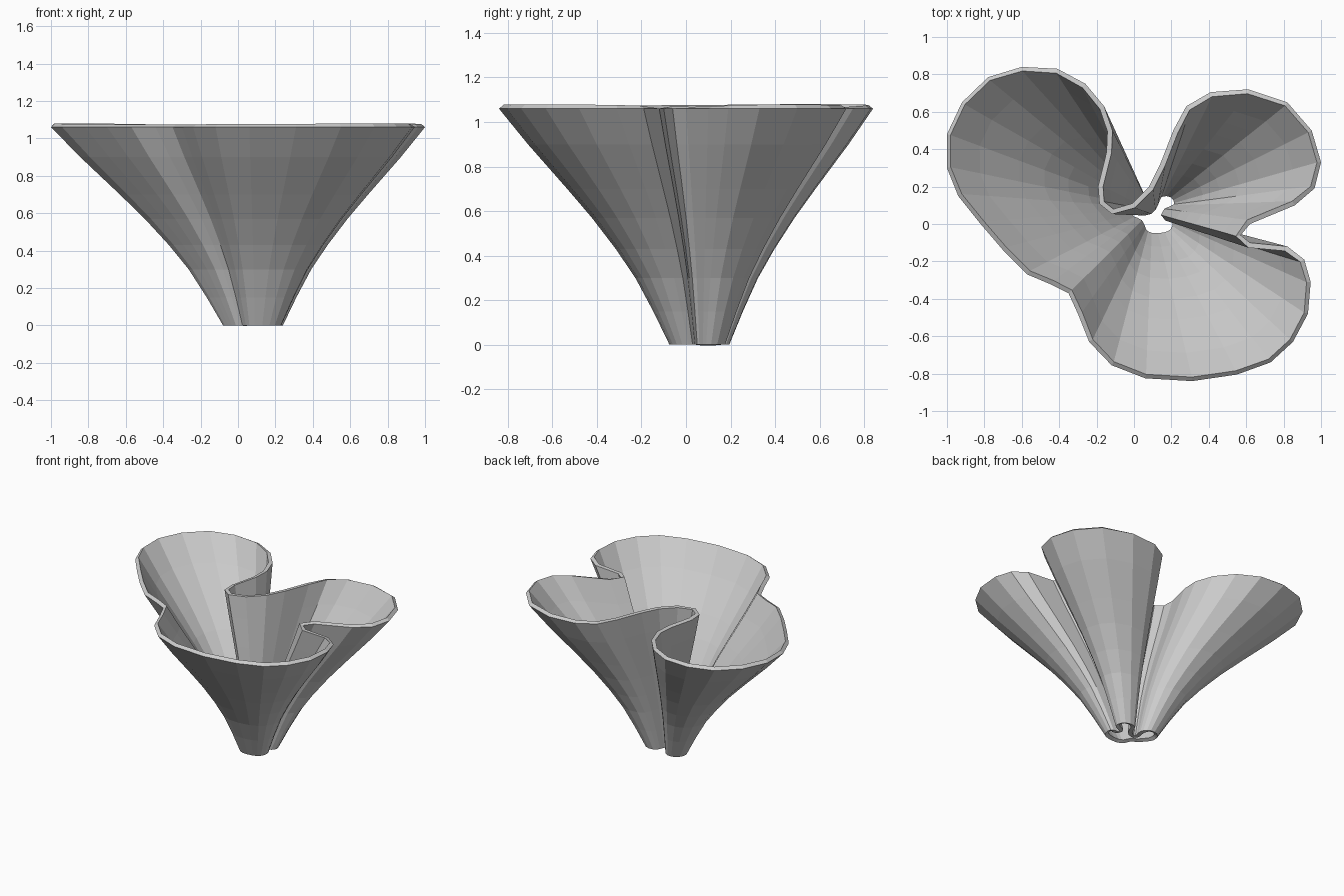
import bpy
import bmesh
from mathutils import Vector

default_cube = bpy.data.objects.get("Cube")
if default_cube:
    bpy.data.objects.remove(default_cube, do_unlink=True)


def make_material(name, color):
    material = bpy.data.materials.new(name)
    material.use_nodes = True
    material.diffuse_color = color
    material.node_tree.nodes["Principled BSDF"].inputs["Base Color"].default_value = color
    return material


# Outer rim outline, grouped by lobe, clockwise from above
back_right_lobe = [
    (-1, .3), (-1, .48), (-.92, .65), (-.78, .785), (-.6, .84), (-.41, .83),
    (-.26, .75), (-.16, .63), (-.115, .5), (-.12, .38), (-.165, .2),
    (-.16, .12), (-.11, .08), (-.01, .11), (.08, .2),
]
back_left_lobe = [
    (.14, .32), (.21, .5), (.28, .63), (.41, .705), (.61, .72), (.82, .65),
    (.95, .5), (1, .33), (.965, .19), (.86, .1), (.62, 0), (.57, -.06),
]
front_lobe = [
    (.62, -.1), (.82, -.12), (.91, -.19), (.945, -.31), (.93, -.48),
    (.85, -.63), (.73, -.74), (.55, -.805), (.31, -.84), (.06, -.825),
    (-.12, -.755), (-.24, -.63), (-.3, -.48), (-.35, -.37),
]
right_flank = [(-.44, -.325), (-.57, -.27), (-.7, -.14), (-.82, 0), (-.94, .15)]
outline = back_right_lobe + back_left_lobe + front_lobe + right_flank

# Flare profile: height and how far the outline has opened
flare = [(0, 0), (.15, .095), (.3, .2), (.43, .315), (.57, .455),
         (.7, .6), (.8, .715), (.9, .83), (1.06, 1)]
foot_scale = .16
foot_centre = Vector((.08, .06))


def ring_point(point, opening, height):
    rim = Vector(point)
    foot = foot_centre + rim * foot_scale
    flat = foot.lerp(rim, opening)
    return flat.x, flat.y, height


# Loft the outline from the foot to the rim
bm = bmesh.new()
rings = [[bm.verts.new(ring_point(p, opening, height)) for p in outline]
         for height, opening in flare]
for lower, upper in zip(rings, rings[1:]):
    for i in range(len(outline)):
        j = (i + 1) % len(outline)
        bm.faces.new((lower[j], lower[i], upper[i], upper[j]))

mesh = bpy.data.meshes.new("lobed_vase")
bm.to_mesh(mesh)
bm.free()
mesh.materials.append(make_material("plain grey", (.6, .6, .6, 1)))
vase = bpy.data.objects.new("lobed_vase", mesh)
bpy.context.collection.objects.link(vase)

# Thin wall, open at the rim and the foot
wall = vase.modifiers.new("wall", "SOLIDIFY")
wall.thickness = .028
wall.offset = -1
